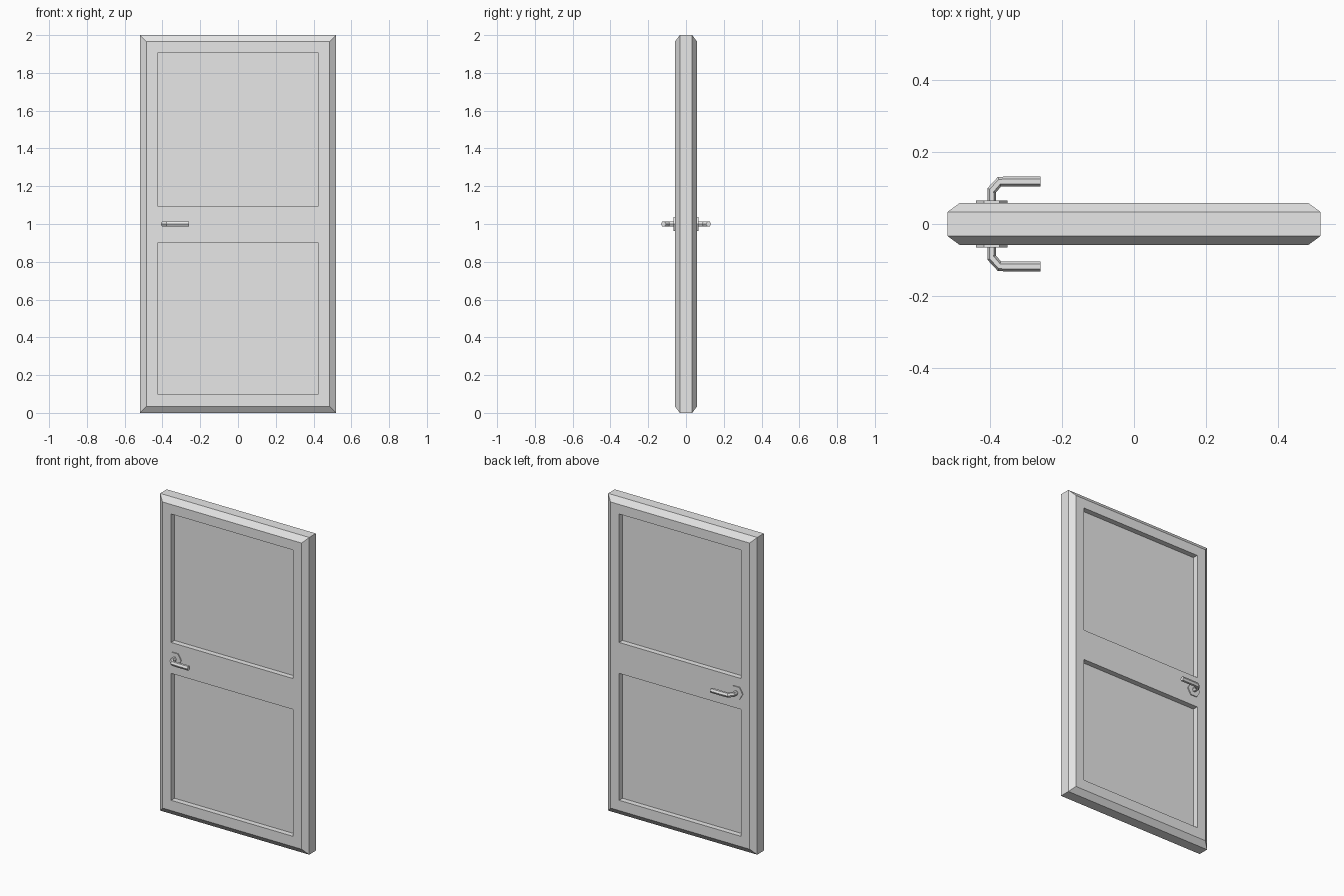
import bpy, bmesh, math
from mathutils import Vector

cube = bpy.data.objects.get("Cube")
if cube:
    bpy.data.objects.remove(cube)

WIDTH, HEIGHT = 1.04, 2.0
HALF_CORE, HALF_DEPTH = 0.033, 0.059
CHAMFER = 0.035
PANEL_X, PANEL_DEPTH = 0.425, 0.034
PANEL_Z = [(0.10, 0.90), (1.095, 1.905)]
HANDLE_X, HANDLE_Z = -0.396, 1.0

grey = bpy.data.materials.new("plain grey")
grey.use_nodes = True
grey.diffuse_color = (0.8, 0.8, 0.8, 1)
grey.node_tree.nodes["Principled BSDF"].inputs["Base Color"].default_value = (0.8, 0.8, 0.8, 1)


def finish(bm, name):
    bmesh.ops.recalc_face_normals(bm, faces=bm.faces)
    mesh = bpy.data.meshes.new(name)
    bm.to_mesh(mesh)
    bm.free()
    mesh.materials.append(grey)
    obj = bpy.data.objects.new(name, mesh)
    bpy.context.collection.objects.link(obj)
    return obj


def loft(bm, rings):
    """Skin matching rings of points and cap both ends."""
    rings = [[bm.verts.new(p) for p in ring] for ring in rings]
    n = len(rings[0])
    for a, b in zip(rings, rings[1:]):
        for i in range(n):
            j = (i + 1) % n
            bm.faces.new((a[i], a[j], b[j], b[i]))
    bm.faces.new(rings[0])
    bm.faces.new(rings[-1])


def rectangle(y, margin):
    x = WIDTH / 2 - margin
    return [(-x, y, margin), (x, y, margin), (x, y, HEIGHT - margin), (-x, y, HEIGHT - margin)]


# Door leaf: chamfered slab
bm = bmesh.new()
loft(bm, [rectangle(-HALF_DEPTH, CHAMFER), rectangle(-HALF_CORE, 0),
          rectangle(HALF_CORE, 0), rectangle(HALF_DEPTH, CHAMFER)])
bmesh.ops.recalc_face_normals(bm, faces=bm.faces)


# Cut the two broad faces along the panel borders
def broad_faces():
    return [f for f in bm.faces if abs(abs(f.calc_center_median().y) - HALF_DEPTH) < 1e-4]


cuts = [((x, 0, 0), (1, 0, 0)) for x in (-PANEL_X, PANEL_X)]
cuts += [((0, 0, z), (0, 0, 1)) for pair in PANEL_Z for z in pair]
for point, normal in cuts:
    faces = broad_faces()
    edges = {e for f in faces for e in f.edges}
    verts = {v for f in faces for v in f.verts}
    bmesh.ops.bisect_plane(bm, geom=list(verts) + list(edges) + faces,
                           plane_co=point, plane_no=normal)

# Sink the panels on both sides
for face in broad_faces():
    c = face.calc_center_median()
    if abs(c.x) < PANEL_X and any(lo < c.z < hi for lo, hi in PANEL_Z):
        side = math.copysign(1, c.y)
        result = bmesh.ops.extrude_face_region(bm, geom=[face])
        moved = [g for g in result["geom"] if isinstance(g, bmesh.types.BMVert)]
        bmesh.ops.translate(bm, verts=moved, vec=(0, -side * PANEL_DEPTH, 0))
        if face.is_valid:
            bmesh.ops.delete(bm, geom=[face], context="FACES_ONLY")
finish(bm, "door_leaf")

# Lever bend, as outer and inner points of each section (x, y)
SECTIONS = [((-0.408, 0.055), (-0.384, 0.055)),
            ((-0.408, 0.100), (-0.385, 0.087)),
            ((-0.379, 0.131), (-0.371, 0.104)),
            ((-0.335, 0.133), (-0.335, 0.105)),
            ((-0.260, 0.133), (-0.260, 0.105))]
ANGLES = [i * math.pi / 3 for i in range(6)]

for side, label in ((-1, "front"), (1, "back")):
    # Hexagonal rose plate
    bm = bmesh.new()
    loft(bm, [[(HANDLE_X + 0.044 * math.cos(a), side * y, HANDLE_Z + 0.044 * math.sin(a))
               for a in ANGLES] for y in (HALF_DEPTH - 0.005, HALF_DEPTH + 0.006)])
    finish(bm, label + "_handle_rose")

    # Hexagonal lever swept through the bend
    bm = bmesh.new()
    rings = []
    for outer, inner in SECTIONS:
        o = Vector((outer[0], side * outer[1], HANDLE_Z))
        i = Vector((inner[0], side * inner[1], HANDLE_Z))
        mid, half = (o + i) / 2, (o - i) / 2
        rings.append([mid + half * math.cos(a) + Vector((0, 0, 0.015 * math.sin(a)))
                      for a in ANGLES])
    loft(bm, rings)
    finish(bm, label + "_handle_lever")
